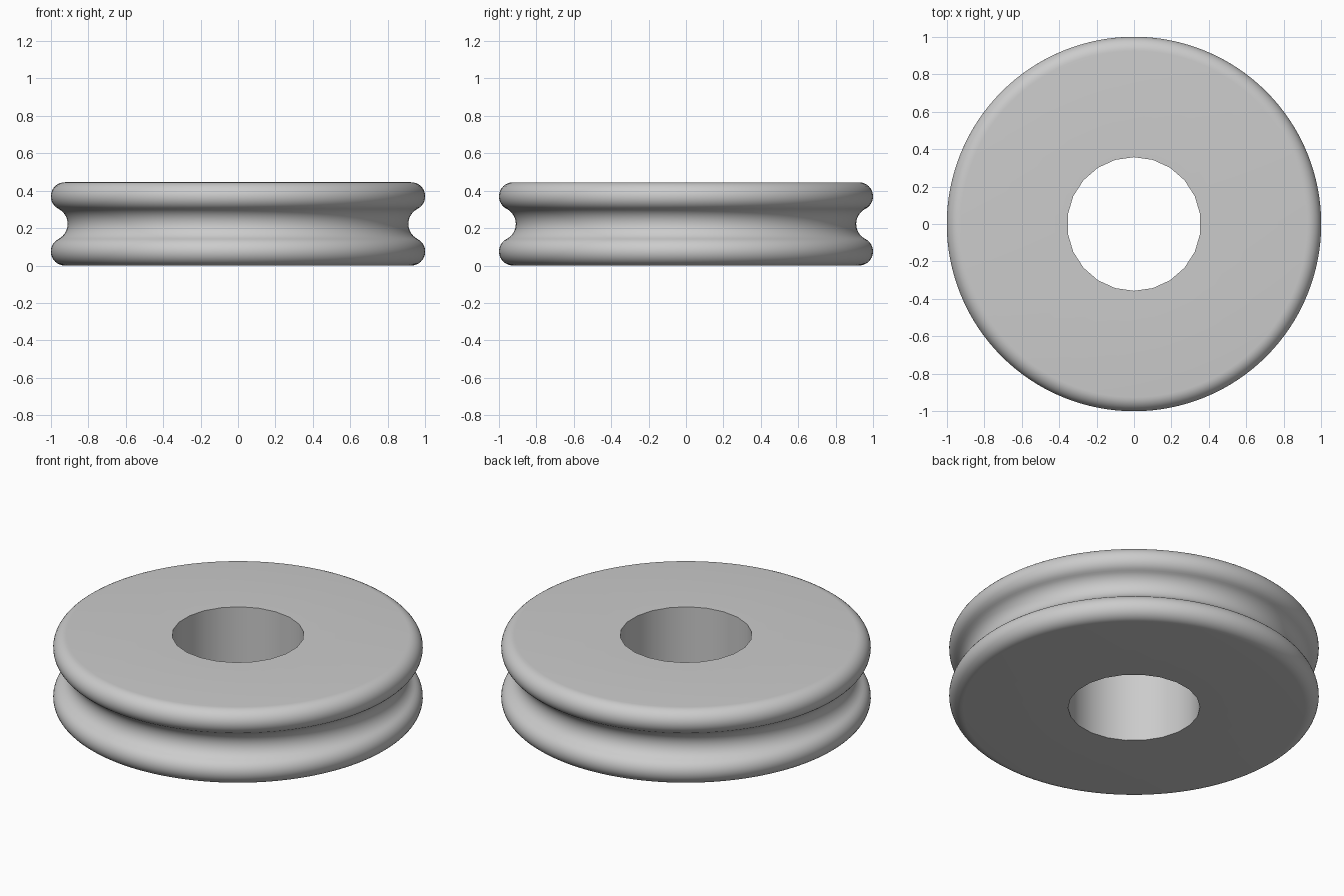
import bpy
import bmesh
from math import sin, cos, pi, atan2, hypot

cube = bpy.data.objects.get("Cube")
if cube:
    bpy.data.objects.remove(cube, do_unlink=True)

HEIGHT = 0.445
MID = HEIGHT / 2
RIM_R = 0.075           # rounded lip
RIM_X = 1 - RIM_R
THROAT = 0.91           # smallest radius of the groove
BORE = 0.357
SEGMENTS, BORE_SEGMENTS = 128, 22

material = bpy.data.materials.new("plain grey")
material.use_nodes = True
grey = (0.6, 0.6, 0.6, 1)
material.diffuse_color = grey
material.node_tree.nodes["Principled BSDF"].inputs["Base Color"].default_value = grey


def arc(cx, cz, r, start, end, steps):
    angles = [start + (end - start) * i / steps for i in range(steps + 1)]
    return [(cx + r * cos(a), cz + r * sin(a)) for a in angles]


# Upper half profile: convex lip running tangentially into the concave groove
rise = MID - RIM_R
offset = THROAT - RIM_X
groove_r = (offset ** 2 + rise ** 2 - RIM_R ** 2) / (2 * (RIM_R - offset))
groove_x = THROAT + groove_r
join = atan2(-rise, groove_x - RIM_X)
upper = arc(RIM_X, HEIGHT - RIM_R, RIM_R, pi / 2, join, 14)
upper += arc(groove_x, MID, groove_r, join + pi, pi, 8)[1:]
profile = upper + [(r, HEIGHT - z) for r, z in reversed(upper[:-1])]


def revolve(bm, points, segments):
    """Skin a stack of rings and return the first and last ring's edges."""
    rings = []
    for r, z in points:
        angles = [pi / 2 + 2 * pi * i / segments for i in range(segments)]
        rings.append([bm.verts.new((r * cos(a), r * sin(a), z)) for a in angles])
    for a, b in zip(rings, rings[1:]):
        for i in range(segments):
            j = (i + 1) % segments
            bm.faces.new((a[i], a[j], b[j], b[i]))
    return [[bm.edges.get((ring[i - 1], ring[i])) for i in range(segments)]
            for ring in (rings[0], rings[-1])]


# Grooved wheel with a bore, closed by flat annular faces
bm = bmesh.new()
outer = revolve(bm, profile, SEGMENTS)
inner = revolve(bm, [(BORE, HEIGHT), (BORE, 0)], BORE_SEGMENTS)
for outer_loop, inner_loop in zip(outer, inner):
    bmesh.ops.triangle_fill(bm, edges=outer_loop + inner_loop, use_beauty=True)
bmesh.ops.recalc_face_normals(bm, faces=bm.faces)

mesh = bpy.data.meshes.new("grooved_wheel")
bm.to_mesh(mesh)
bm.free()
mesh.materials.append(material)
wheel = bpy.data.objects.new("grooved_wheel", mesh)
bpy.context.collection.objects.link(wheel)

bpy.ops.object.select_all(action="DESELECT")
wheel.select_set(True)
bpy.context.view_layer.objects.active = wheel
bpy.ops.object.shade_smooth_by_angle(angle=pi / 6)
